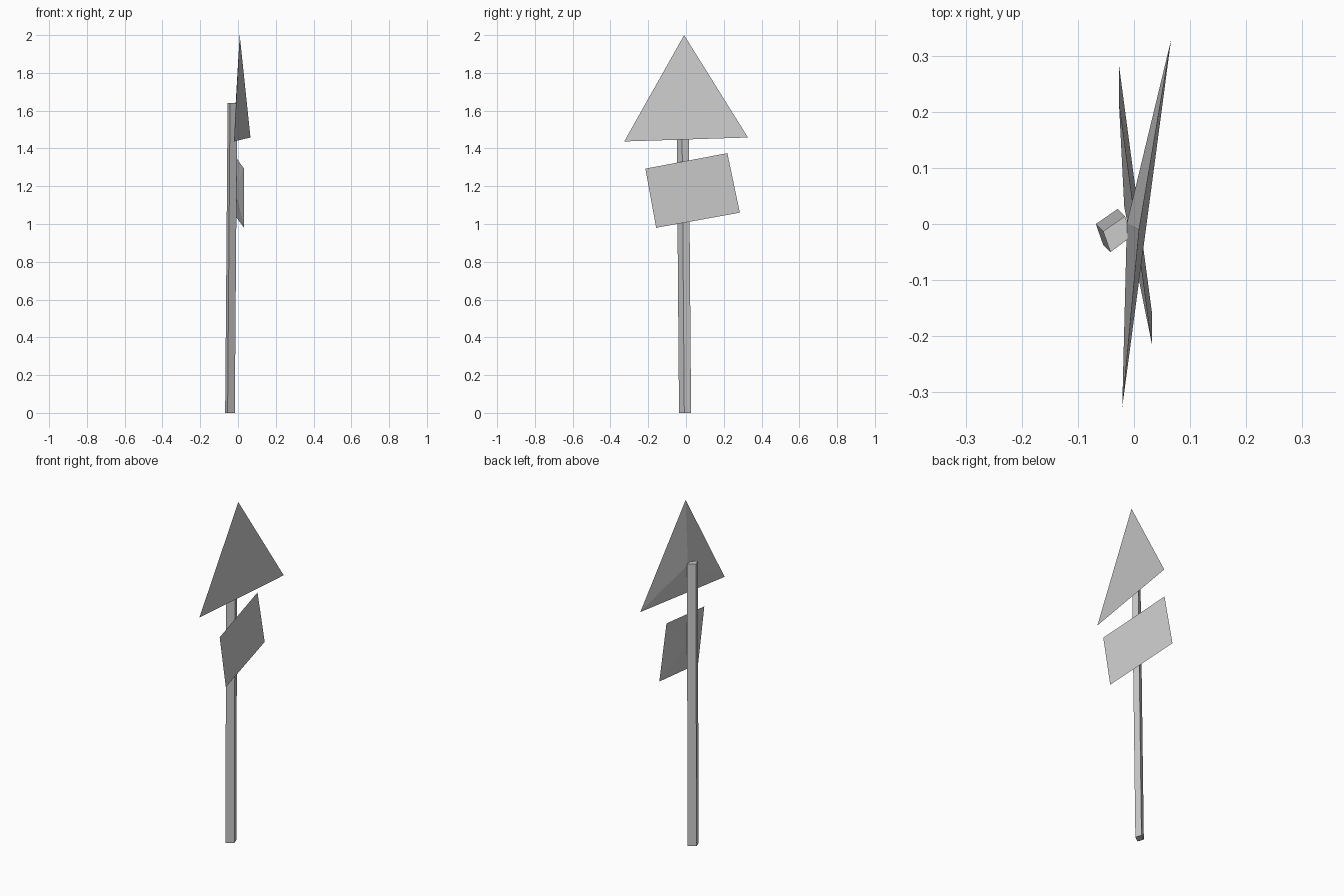
import bpy
from mathutils import Vector

if "Cube" in bpy.data.objects:
    bpy.data.objects.remove(bpy.data.objects["Cube"])


def add_mesh(name, verts, faces):
    mesh = bpy.data.meshes.new(name)
    mesh.from_pydata([tuple(v) for v in verts], [], faces)
    mesh.update()
    obj = bpy.data.objects.new(name, mesh)
    bpy.context.collection.objects.link(obj)
    return obj


def sign_plate(name, outline, depth):
    """Flat front (facing +x) closed by a very shallow pyramid at the back."""
    pts = [Vector(p) for p in outline]
    n = len(pts)
    centre = sum(pts, Vector()) / n
    normal = (pts[1] - pts[0]).cross(pts[2] - pts[0]).normalized()
    pts.append(centre - normal * depth)
    faces = [tuple(range(n))]
    faces += [((i + 1) % n, i, n) for i in range(n)]
    return add_mesh(name, pts, faces)


# slightly leaning square post
section = [(-0.068, 0.0), (-0.055, -0.037), (-0.017, -0.009), (-0.029, 0.027)]
lean = Vector((0.013, -0.013, 1.64))
bottom = [Vector((x, y, 0)) for x, y in section]
top = [p + lean for p in bottom]
sides = [(i, (i + 1) % 4, (i + 1) % 4 + 4, i + 4) for i in range(4)]
add_mesh("post", bottom + top, [(3, 2, 1, 0), (4, 5, 6, 7)] + sides)

# triangular warning plate
sign_plate("triangle_sign", [(-0.021, -0.327, 1.437), (0.066, 0.328, 1.458),
                             (0.009, -0.01, 2.0)], 0.031)

# tilted rectangular plate below it
sign_plate("rectangle_sign", [(0.032, -0.158, 0.98), (-0.027, 0.285, 1.06),
                              (-0.027, 0.219, 1.375), (0.032, -0.215, 1.293)], 0.020)
